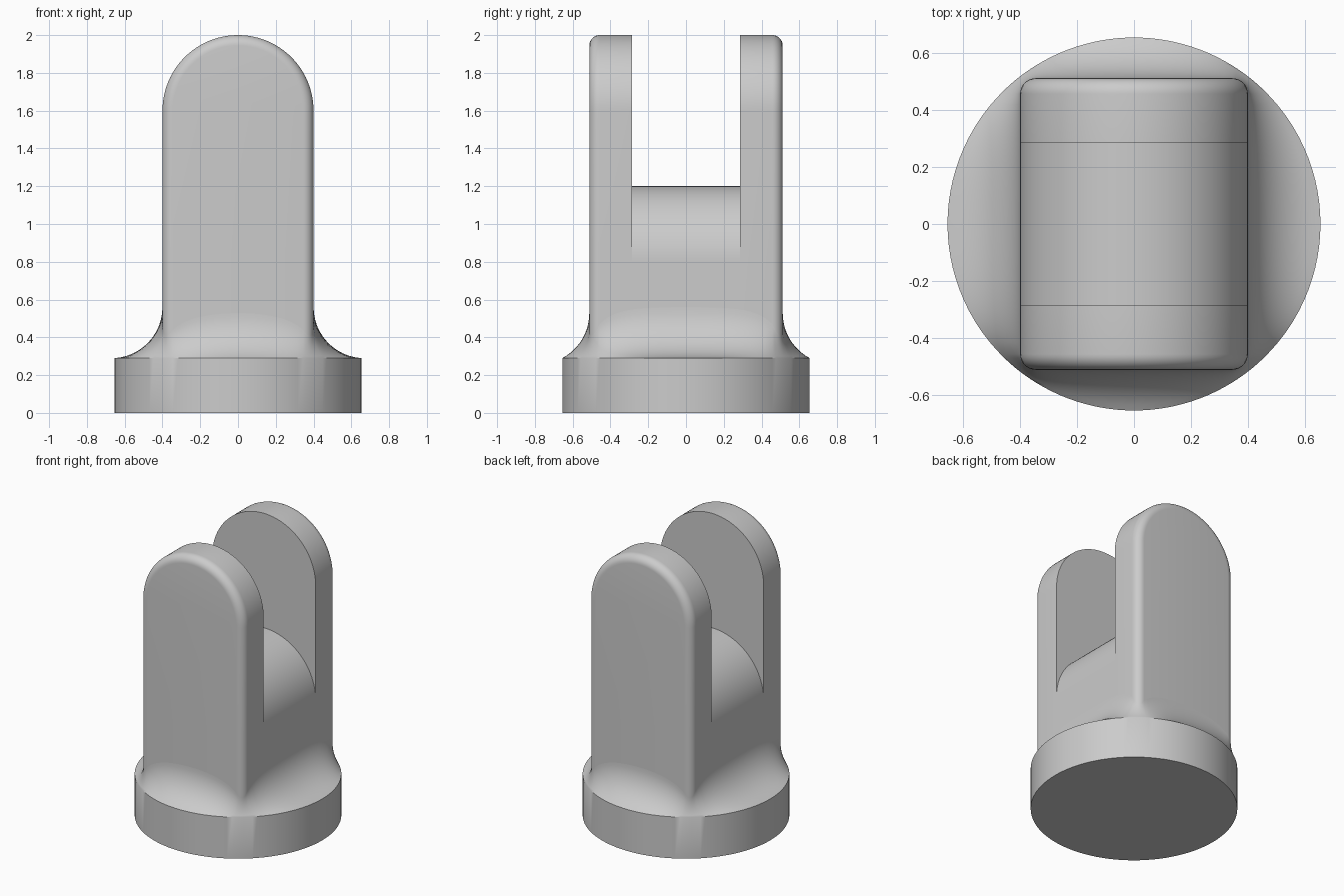
import bpy
import bmesh
from math import sin, cos, pi, sqrt
from mathutils import Vector

cube = bpy.data.objects.get("Cube")
if cube:
    bpy.data.objects.remove(cube, do_unlink=True)

HALF_W, HALF_D, EDGE = 0.4, 0.512, 0.055     # fork half width, half depth, edge rounding
SLOT = 0.287                                 # half width of the slot
TIP_Z, SADDLE_Z, FOOT_Z = 1.6, 0.8, 0.15     # arch centres and hidden foot
BASE_R, BASE_H, FILLET = 0.655, 0.29, 0.27

grey = bpy.data.materials.new("plain grey")
grey.use_nodes = True
colour = (0.6, 0.6, 0.6, 1)
grey.diffuse_color = colour
grey.node_tree.nodes["Principled BSDF"].inputs["Base Color"].default_value = colour


def loft(name, rings, closed_ends=(True, True)):
    """Skin closed rings of points, sharing coincident points."""
    bm = bmesh.new()
    shared = {}

    def vert(p):
        key = tuple(round(c, 5) for c in p)
        if key not in shared:
            shared[key] = bm.verts.new(p)
        return shared[key]

    def face(verts):
        verts = list(dict.fromkeys(verts))
        if len(verts) > 2 and not bm.faces.get(verts):
            bm.faces.new(verts)

    loops = [[vert(p) for p in ring] for ring in rings]
    for a, b in zip(loops, loops[1:]):
        for i in range(len(a)):
            j = (i + 1) % len(a)
            face((a[i], a[j], b[j], b[i]))
    if closed_ends[0]:
        face(loops[0][::-1])
    if closed_ends[1]:
        face(loops[-1])
    bmesh.ops.recalc_face_normals(bm, faces=bm.faces[:])
    mesh = bpy.data.meshes.new(name)
    bm.to_mesh(mesh)
    bm.free()
    mesh.materials.append(grey)
    obj = bpy.data.objects.new(name, mesh)
    bpy.context.collection.objects.link(obj)
    bpy.ops.object.select_all(action='DESELECT')
    obj.select_set(True)
    bpy.context.view_layer.objects.active = obj
    bpy.ops.object.shade_smooth_by_angle(angle=pi / 6)
    return obj


def arch(y, w, centre_z, steps=48):
    """Upright arch outline with straight sides and a round top."""
    arc = [(w * cos(pi * i / steps), y, centre_z + w * sin(pi * i / steps))
           for i in range(steps + 1)]
    return [(w, y, FOOT_Z), (w, y, SADDLE_Z)] + arc + [(-w, y, SADDLE_Z), (-w, y, FOOT_Z)]


# Forked body: rounded outer edges, flat inner cheeks, arched saddle between
rounding = []
for i in range(9):
    a = pi / 2 * i / 8
    rounding.append((HALF_D - EDGE * (1 - cos(a)), HALF_W - EDGE * (1 - sin(a))))
cheek = [(y, w, TIP_Z) for y, w in rounding] + [(SLOT, HALF_W, TIP_Z), (SLOT, HALF_W, SADDLE_Z)]
stations = [(-y, w, z) for y, w, z in cheek] + cheek[::-1]
loft("forked_body", [arch(*s) for s in stations])

# Outline of the body seen from above, with outward directions
outline = []
cx, cy = HALF_W - EDGE, HALF_D - EDGE
corners = [Vector((cx, cy)), Vector((-cx, cy)), Vector((-cx, -cy)), Vector((cx, -cy))]
for k, c in enumerate(corners):
    for i in range(9):
        a = pi / 2 * (k + i / 8)
        n = Vector((cos(a), sin(a)))
        outline.append((c + EDGE * n, n))
    following = corners[(k + 1) % 4]
    for i in range(1, 24):
        outline.append((c.lerp(following, i / 24) + EDGE * n, n))

# Round base whose rim sweeps up into the body walls
rim, spokes = [], []
for p, n in outline:
    along = p.dot(n)
    gap = -along + sqrt(along ** 2 - p.length_squared + BASE_R ** 2)
    rise = sqrt(FILLET ** 2 - (FILLET - gap) ** 2)
    end = math_angle = Vector((FILLET - gap, rise)).angle_signed(Vector((1, 0)))
    spoke = []
    for i in range(13):
        a = end * (1 - i / 12)
        q = p + n * FILLET * (1 - cos(a))
        spoke.append((q.x, q.y, BASE_H + rise - FILLET * sin(a)))
    spokes.append(spoke)
    rim.append(p + n * gap)
rings = [[(q.x, q.y, z) for q in rim] for z in (0, BASE_H)]
rings += [list(r) for r in zip(*spokes)][1:]
loft("flared_base", rings, closed_ends=(True, False))
